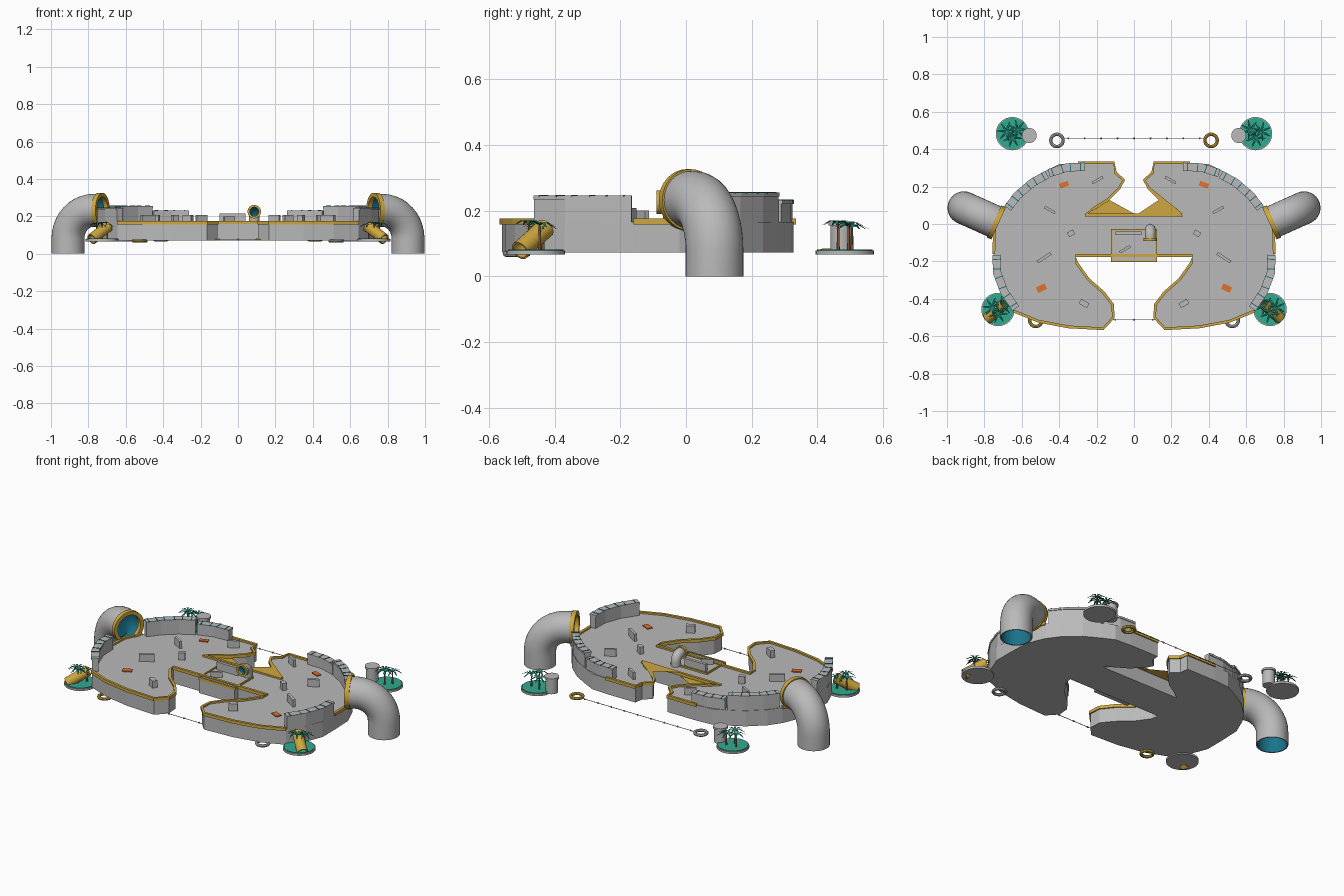
import bpy, bmesh, math
from mathutils import Vector, Matrix

cube = bpy.data.objects.get("Cube")
if cube:
    bpy.data.objects.remove(cube, do_unlink=True)


def material(name, rgb):
    m = bpy.data.materials.new(name)
    m.use_nodes = True
    m.diffuse_color = (*rgb, 1)
    m.node_tree.nodes["Principled BSDF"].inputs["Base Color"].default_value = (*rgb, 1)
    return m


GREY = material("grey", (0.49, 0.49, 0.49))
GOLD = material("gold", (0.62, 0.39, 0.05))
TEAL = material("deep teal", (0.01, 0.17, 0.26))
GREEN = material("island green", (0.03, 0.40, 0.28))
LEAF = material("leaf green", (0.01, 0.22, 0.16))
ORANGE = material("orange", (0.75, 0.16, 0.03))
BROWN = material("trunk brown", (0.35, 0.15, 0.06))


def finish(name, bm, *mats, smooth=False):
    bmesh.ops.recalc_face_normals(bm, faces=bm.faces)
    me = bpy.data.meshes.new(name)
    bm.to_mesh(me)
    bm.free()
    for m in mats:
        me.materials.append(m)
    ob = bpy.data.objects.new(name, me)
    bpy.context.collection.objects.link(ob)
    if smooth:
        bpy.ops.object.select_all(action='DESELECT')
        ob.select_set(True)
        bpy.context.view_layer.objects.active = ob
        bpy.ops.object.shade_smooth_by_angle(angle=math.radians(35))
    return ob


def slab(name, pts, z0, z1, mat):
    bm = bmesh.new()
    face = bm.faces.new([bm.verts.new((x, y, z0)) for x, y in pts])
    top = bmesh.ops.extrude_face_region(bm, geom=[face])["geom"]
    for v in top:
        if isinstance(v, bmesh.types.BMVert):
            v.co.z = z1
    return finish(name, bm, mat)


def offset(pts, w):
    # Side line of a path, moved along averaged normals
    out = []
    for i, p in enumerate(pts):
        a, b = pts[max(i - 1, 0)], pts[min(i + 1, len(pts) - 1)]
        t = (Vector(b) - Vector(a)).normalized()
        out.append((p[0] - t.y * w, p[1] + t.x * w))
    return out


def ribbon(name, pts, width, z0, z1, mat):
    return slab(name, offset(pts, width / 2) + offset(pts, -width / 2)[::-1], z0, z1, mat)


def box(name, x, y, sx, sy, z0, z1, mat, angle=0):
    c, s = math.cos(math.radians(angle)), math.sin(math.radians(angle))
    corners = [(i * sx / 2, j * sy / 2) for i, j in ((-1, -1), (1, -1), (1, 1), (-1, 1))]
    return slab(name, [(x + c * u - s * v, y + s * u + c * v) for u, v in corners], z0, z1, mat)


def rod(name, a, b, r, mat, sides=24, r2=None):
    a, b = Vector(a), Vector(b)
    rot = (b - a).to_track_quat('Z', 'Y').to_matrix().to_4x4()
    bm = bmesh.new()
    bmesh.ops.create_cone(bm, cap_ends=True, segments=sides, radius1=r, radius2=r2 or r,
                          depth=(b - a).length, matrix=Matrix.Translation((a + b) / 2) @ rot)
    return finish(name, bm, mat, smooth=True)


def hollow(name, path, r, wall, mats, sides=32):
    # Hollow tube along a path in a vertical plane: outer skin, then inner lining
    path = [Vector(p) for p in path]
    n = len(path)
    side = None
    rings = []
    bm = bmesh.new()
    flat = next((v for v in (q - path[0] for q in path) if Vector((v.x, v.y)).length > 1e-4), None)
    side = Vector((-flat.y, flat.x, 0)).normalized()
    for i, p in enumerate(path):
        t = (path[min(i + 1, n - 1)] - path[max(i - 1, 0)]).normalized()
        rings.append((p, side.cross(t)))
    order = [(q, r) for q in rings] + [(q, r - wall) for q in rings[::-1]]
    loops = []
    for (p, up), rad in order:
        loops.append([bm.verts.new(p + rad * (side * math.cos(a) + up * math.sin(a)))
                      for a in (math.tau * k / sides for k in range(sides))])
    for i in range(len(loops)):
        A, B = loops[i], loops[(i + 1) % len(loops)]
        for k in range(sides):
            f = bm.faces.new((A[k], A[k - 1], B[k - 1], B[k]))
            f.material_index = int(n <= i < 2 * n - 1)
    return finish(name, bm, *mats, smooth=True)


def elbow(mouth, d, straight, bend, floor):
    # Path: level mouth, quarter bend, vertical drop
    m, d, z = Vector(mouth), Vector(d).normalized(), Vector((0, 0, 1))
    c = m + d * straight - z * bend
    arc = [c + bend * (d * math.sin(a) + z * math.cos(a))
           for a in (math.pi / 2 * k / 10 for k in range(11))]
    return [m] + arc + [Vector((arc[-1].x, arc[-1].y, floor))]


def torus(name, x, y, z, mat):
    bpy.ops.mesh.primitive_torus_add(location=(x, y, z), major_radius=0.033, minor_radius=0.009,
                                     major_segments=24, minor_segments=8)
    ob = bpy.context.object
    ob.name = name
    ob.data.materials.append(mat)
    bpy.ops.object.shade_smooth_by_angle()


def palm(name, x, y, z0, z1, spin):
    rod(name + "_trunk", (x, y, z0), (x, y, z1), 0.005, BROWN, 6, 0.003)
    bm = bmesh.new()
    for k in range(7):
        a = spin + math.tau * k / 7
        d, s = Vector((math.cos(a), math.sin(a), 0)), Vector((-math.sin(a), math.cos(a), 0))
        prev = None
        for r, w, h in ((0, .003, 0), (.025, .006, .008), (.052, .002, -.006)):
            c = Vector((x, y, z1 + h)) + d * r
            cur = [bm.verts.new(c + s * w), bm.verts.new(c - s * w)]
            if prev:
                bm.faces.new((prev[0], prev[1], cur[1], cur[0]))
            prev = cur
    finish(name + "_leaves", bm, LEAF)


def flip(pts, s):
    return [(s * x, y) for x, y in pts]


# Deck with two cutouts joined by a bridge
TOP = 0.165
half = [(.262, .048), (.22, .08), (.14, .13), (.08, .19), (.055, .235), (.10, .275),
        (.107, .327), (.30, .327), (.40, .32), (.47, .285), (.56, .235), (.65, .155),
        (.70, .085), (.745, -.02), (.75, -.16), (.75, -.27), (.71, -.37), (.645, -.465),
        (.51, -.52), (.35, -.55), (.165, -.56), (.11, -.50), (.115, -.43), (.165, -.365),
        (.245, -.295), (.305, -.21), (.312, -.168)]
slab("deck", half + flip(half, -1)[::-1], 0.072, TOP, GREY)

# Central platform with its rim, barriers and small pipe
box("platform", 0, -.115, .236, .17, .078, TOP + .004, GREY)
for y in (-.03, -.2):
    box("platform_rim_long", 0, y, .244, .008, TOP - .006, TOP + .01, GOLD)
for x in (-.118, .118):
    box("platform_rim_short", x, -.115, .008, .17, TOP - .006, TOP + .01, GOLD)
box("platform_barrier", -.03, -.05, .14, .018, TOP, .215, GREY)
box("platform_block", -.048, -.135, .065, .014, TOP, .2, GREY, 30)
hollow("small_pipe", elbow((.087, -.08, .225), (0, 1, 0), .015, .036, TOP), .028, .004, (GREY, TEAL))
hollow("small_pipe_ring", [(.087, -.09, .225), (.087, -.075, .225)], .036, .012, (GOLD, GOLD))

walls = [("front_wall", [(.735, -.165), (.732, -.26), (.695, -.36), (.633, -.452)], .245),
         ("back_wall", [(.262, .306), (.36, .302), (.455, .272)], .232),
         ("corner_wall", [(.465, .265), (.545, .22), (.622, .153), (.675, .085)], .255)]
obstacles = [(.195, .235, .065, .014, -30), (.45, .075, .065, .014, 30),
             (.337, -.05, .036, .026, -30), (.48, -.18, .085, .016, -33),
             (.267, -.425, .05, .028, 30)]

for s, side in ((1, "left"), (-1, "right")):
    # Gold edging
    for part, pts in (("inner", [(0, .048)] + half[:8]), ("outer", half[12:15]),
                      ("front", half[17:] + [(0, -.168)])):
        ribbon(f"{side}_{part}_rim", flip(pts, s), .015, TOP - .008, TOP + .01, GOLD)

    # Curved walls with caps and teal seams
    for name, pts, top in walls:
        pts = flip(pts, s)
        ribbon(f"{side}_{name}", pts, .036, TOP - .01, top - .012, GREY)
        ribbon(f"{side}_{name}_cap", pts, .044, top - .012, top, GREY)
        for a, b in zip(pts, pts[1:]):
            t = Vector(b) - Vector(a)
            for f in (.25, .8):
                c = Vector(a) + t * f
                box(f"{side}_{name}_seam", c.x, c.y, .005, .045, top - .004, top + .002, TEAL,
                    math.degrees(math.atan2(t.y, t.x)))

    # Low obstacles and orange floor plates
    for x, y, l, w, a in obstacles:
        box(f"{side}_obstacle", s * x, y, l, w, TOP, .208, GREY, s * a)
    box(f"{side}_back_plate", s * .374, .21, .05, .026, TOP, TOP + .006, ORANGE, -20 * s)
    box(f"{side}_front_plate", s * .495, -.343, .052, .032, TOP, TOP + .006, ORANGE, -25 * s)

    # Large elbow pipe with gold mouth
    mouth, d = Vector((s * .735, .008, .232)), Vector((s * .91, .41, 0)).normalized()
    hollow(f"{side}_pipe", elbow(mouth, d, .04, .151, 0), .088, .007, (GREY, TEAL))
    hollow(f"{side}_pipe_ring", [mouth - d * .012, mouth + d * .014], .094, .022, (GOLD, GOLD))

    # Islands with palms
    for part, x, y in (("back", .65, .483), ("front", .727, -.457)):
        rod(f"{side}_{part}_island", (s * x, y, .066), (s * x, y, .078), .089, GREY, 32)
        rod(f"{side}_{part}_island_top", (s * x, y, .077), (s * x, y, .082), .084, GREEN, 32)
        for i, (u, v) in enumerate(((-.028, .022), (.03, .012), (.0, -.02))):
            palm(f"{side}_{part}_palm_{i}", s * (x + u), y + v, .08, .15 + .006 * i, i * .4)
    rod(f"{side}_tank", (s * .56, .473, .072), (s * .56, .473, .158), .034, GREY)
    rod(f"{side}_tank_cap", (s * .56, .473, .155), (s * .56, .473, .167), .04, GREY)
    hollow(f"{side}_slanted_barrel", [(s * .782, -.505, .078), (s * .695, -.428, .146)],
           .03, .006, (GOLD, GOLD), 20)

    # Buoy rings
    torus(f"{side}_back_ring", s * .412, .447, .075, GOLD if s > 0 else GREY)
    torus(f"{side}_front_ring", s * .525, -.515, .068, GREY if s > 0 else GOLD)

# Float lines with beads
for part, y, reach, step in (("back", .458, .38, .088), ("front", -.512, .13, .1)):
    rod(f"{part}_float_line", (-reach, y, .077), (reach, y, .077), .002, GREY, 6)
    n = int(reach / step)
    for k in range(-n, n + 1):
        bm = bmesh.new()
        bmesh.ops.create_icosphere(bm, subdivisions=1, radius=.006,
                                   matrix=Matrix.Translation((k * step, y, .077)))
        finish(f"{part}_float", bm, GOLD)
